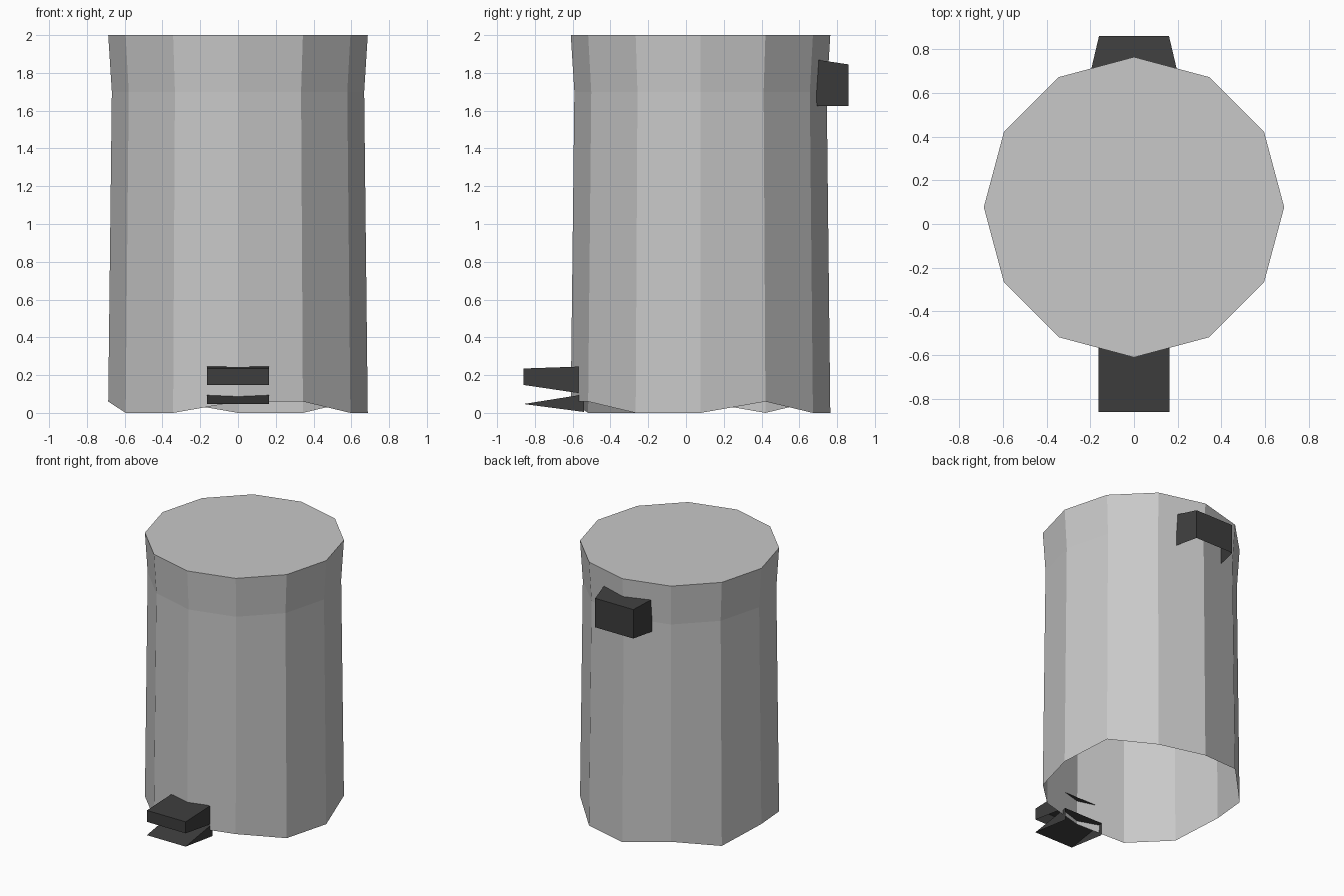
import bpy
import bmesh
from math import cos, sin, pi

if "Cube" in bpy.data.objects:
    bpy.data.objects.remove(bpy.data.objects["Cube"], do_unlink=True)


def material(name, rgb):
    mat = bpy.data.materials.new(name)
    mat.use_nodes = True
    mat.diffuse_color = (*rgb, 1)
    node = next(n for n in mat.node_tree.nodes if n.type == 'BSDF_PRINCIPLED')
    node.inputs["Base Color"].default_value = (*rgb, 1)
    return mat


def finish(name, bm, mat):
    bmesh.ops.remove_doubles(bm, verts=bm.verts, dist=0.001)
    bmesh.ops.recalc_face_normals(bm, faces=bm.faces)
    mesh = bpy.data.meshes.new(name)
    bm.to_mesh(mesh)
    bm.free()
    mesh.materials.append(mat)
    obj = bpy.data.objects.new(name, mesh)
    bpy.context.collection.objects.link(obj)
    return obj


steel = material("light grey metal", (0.58, 0.58, 0.58))
rubber = material("dark grey plastic", (0.047, 0.047, 0.047))

# Bin body: twelve-sided open-bottomed shell with a dented lower rim
SIDES = 12
CENTRE_Y = 0.077
RAISED = {1, 4, 6, 9, 10}   # rim corners lifted off the ground

bm = bmesh.new()
rings = []
for radius, z in ((0.687, 0), (0.668, 1.7), (0.687, 2)):
    ring = []
    for i in range(SIDES):
        a = 2 * pi * i / SIDES
        lift = 0.06 if z == 0 and i in RAISED else 0
        ring.append(bm.verts.new((radius * cos(a), CENTRE_Y + radius * sin(a), z + lift)))
    rings.append(ring)
for low, high in zip(rings, rings[1:]):
    for i in range(SIDES):
        j = (i + 1) % SIDES
        bm.faces.new((low[i], low[j], high[j], high[i]))
bm.faces.new(rings[-1])
finish("bin_body", bm, steel)


def hood(name, inner, outer):
    """Bracket with top, sides and outer face, open below and at the wall.
    Each end is (y, half width, bottom z, top z)."""
    bm = bmesh.new()
    ends = []
    for y, w, low, high in (inner, outer):
        ends.append([bm.verts.new(p) for p in
                     ((-w, y, low), (-w, y, high), (w, y, high), (w, y, low))])
    a, b = ends
    for i in range(3):
        bm.faces.new((a[i], a[i + 1], b[i + 1], b[i]))
    if outer[3] - outer[2] > 0.01:
        bm.faces.new(b)
    return finish(name, bm, rubber)


# Rear grip and the two front pedal plates
hood("rear_handle", (0.69, 0.20, 1.625, 1.87), (0.86, 0.16, 1.625, 1.845))
hood("upper_pedal", (-0.57, 0.163, 0.105, 0.245), (-0.86, 0.163, 0.148, 0.235))
hood("lower_pedal", (-0.54, 0.163, 0.005, 0.098), (-0.86, 0.163, 0.047, 0.047))
